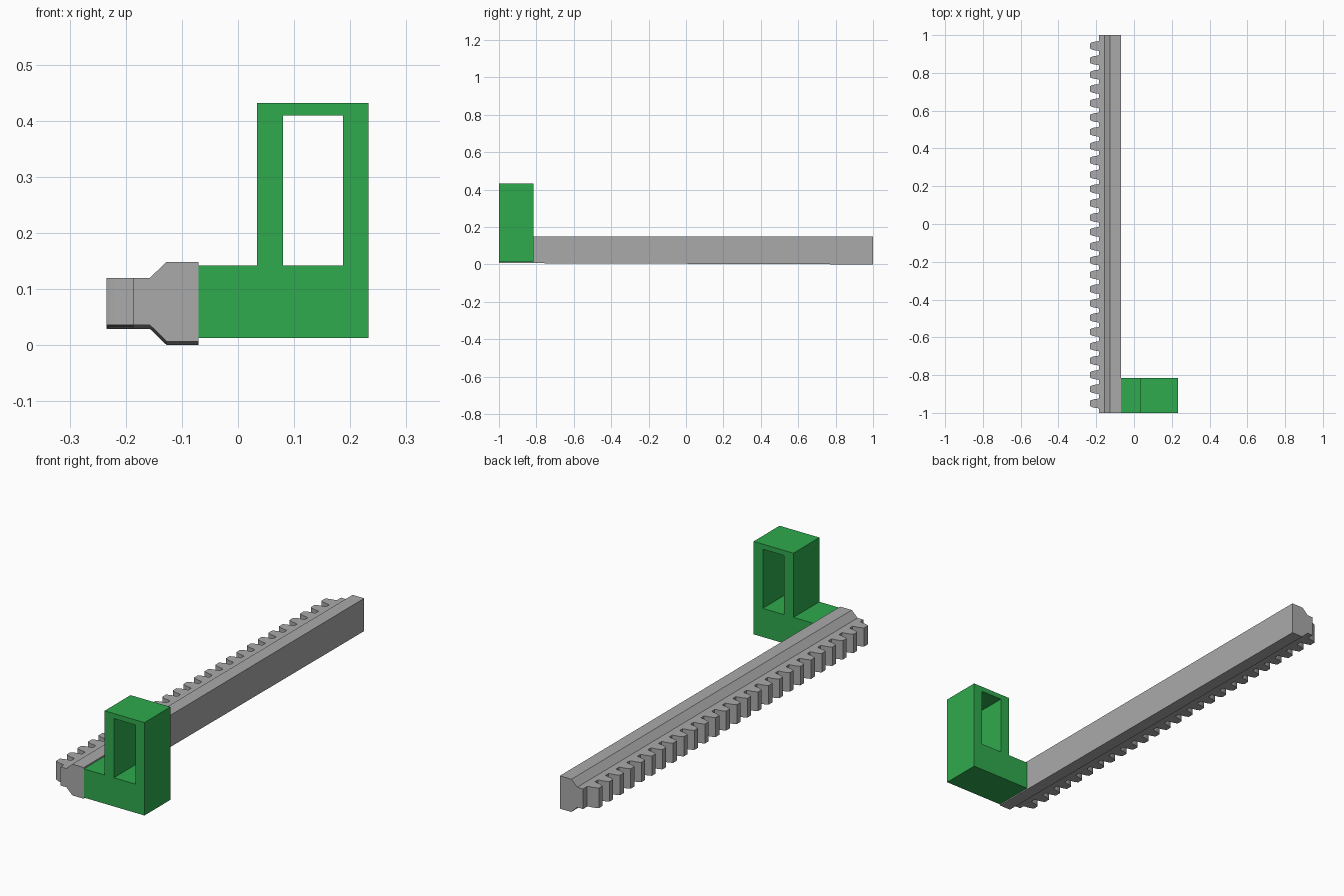
import bpy, bmesh

if "Cube" in bpy.data.objects:
    bpy.data.objects.remove(bpy.data.objects["Cube"])


def material(name, rgb):
    m = bpy.data.materials.new(name)
    m.diffuse_color = (*rgb, 1)
    m.use_nodes = True
    m.node_tree.nodes["Principled BSDF"].inputs["Base Color"].default_value = m.diffuse_color
    return m


grey = material("rack grey", (0.40, 0.40, 0.40))
green = material("handle green", (0.028, 0.40, 0.075))

DROP = 0.007  # the underside falls slightly towards the back


def drop(y):
    return DROP * (y + 1) / 2


def prism(bm, start, end):
    """Join two matching outlines into a closed solid."""
    a = [bm.verts.new(p) for p in start]
    b = [bm.verts.new(p) for p in end]
    bm.faces.new(a)
    bm.faces.new(b[::-1])
    for i in range(len(a)):
        j = (i + 1) % len(a)
        bm.faces.new((a[j], a[i], b[i], b[j]))


def finish(bm, name, mat):
    bmesh.ops.recalc_face_normals(bm, faces=bm.faces[:])
    me = bpy.data.meshes.new(name)
    bm.to_mesh(me)
    bm.free()
    me.materials.append(mat)
    ob = bpy.data.objects.new(name, me)
    bpy.context.collection.objects.link(ob)
    return ob


# Rail: bevelled section swept along y
top = [(-0.07, 0.148), (-0.128, 0.148), (-0.157, 0.12), (-0.186, 0.12)]
bottom = [(-0.186, 0.036), (-0.157, 0.036), (-0.127, 0.007), (-0.07, 0.007)]


def section(y):
    return ([(x, y, z) for x, z in top]
            + [(x, y, z - drop(y)) for x, z in bottom])


bm = bmesh.new()
prism(bm, section(-1), section(1))
finish(bm, "rail", grey)

# Teeth: curved-flank outline repeated along the rail
half = [(-0.182, 0.031), (-0.187, 0.027), (-0.194, 0.0245), (-0.208, 0.023),
        (-0.219, 0.020), (-0.228, 0.0165), (-0.234, 0.013)]
outline = half + [(x, -y) for x, y in reversed(half)]
bm = bmesh.new()
for i in range(26):
    yc = -0.950 + i * 0.0757
    pts = [(x, yc + y) for x, y in outline]
    prism(bm, [(x, y, 0.036 - drop(y)) for x, y in pts],
          [(x, y, 0.12) for x, y in pts])
finish(bm, "rack_teeth", grey)

# Handle: foot and upright frame with a window through it
bm = bmesh.new()
Y0, Y1 = -1.0, -0.815
xs = [-0.07, 0.034, 0.08, 0.187, 0.233]
zs = [0.0125, 0.142, 0.409, 0.432]
solid = {(i, 0) for i in range(4)} | {(1, 1), (3, 1), (1, 2), (2, 2), (3, 2)}
grid = {(i, k): bm.verts.new((x, Y0, z))
        for i, x in enumerate(xs) for k, z in enumerate(zs)}
for i, k in sorted(solid):
    bm.faces.new([grid[i, k], grid[i + 1, k], grid[i + 1, k + 1], grid[i, k + 1]])
bmesh.ops.delete(bm, geom=[v for v in bm.verts if not v.link_faces], context='VERTS')
ext = bmesh.ops.extrude_face_region(bm, geom=bm.faces[:], use_keep_orig=True)
for v in ext["geom"]:
    if isinstance(v, bmesh.types.BMVert):
        v.co.y = Y1
finish(bm, "handle", green)
